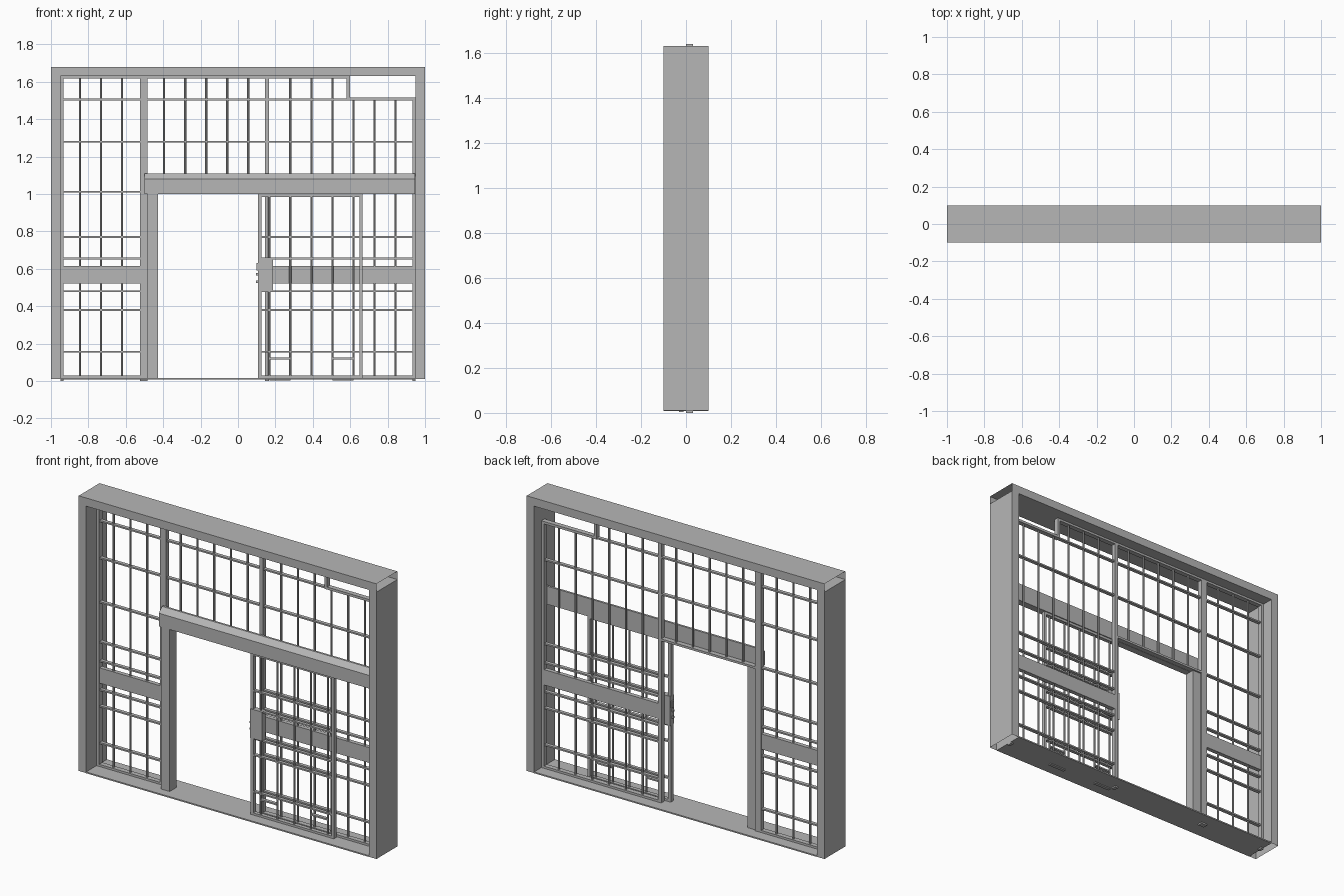
import bpy, bmesh
from mathutils import Matrix

cube = bpy.data.objects.get("Cube")
if cube:
    bpy.data.objects.remove(cube, do_unlink=True)

steel = bpy.data.materials.new("grey_steel")
steel.use_nodes = True
GREY = (0.47, 0.47, 0.47, 1)
steel.diffuse_color = GREY
steel.node_tree.nodes["Principled BSDF"].inputs["Base Color"].default_value = GREY


def finish(name, bm):
    mesh = bpy.data.meshes.new(name)
    bm.to_mesh(mesh)
    bm.free()
    mesh.materials.append(steel)
    obj = bpy.data.objects.new(name, mesh)
    bpy.context.collection.objects.link(obj)
    return obj


def add_box(bm, x, y, z):
    ends = (x, y, z)
    centre = [(a + b) / 2 for a, b in ends]
    size = [b - a for a, b in ends]
    m = Matrix.Translation(centre) @ Matrix.Diagonal((*size, 1))
    return bmesh.ops.create_cube(bm, size=1, matrix=m)["verts"]


def box(name, x, y, z):
    bm = bmesh.new()
    add_box(bm, x, y, z)
    return finish(name, bm)


def rods(name, xs, y, z0, z1, r=0.006):
    """Round upright bars; z1 is a function of x."""
    bm = bmesh.new()
    for x in xs:
        top = z1(x)
        bmesh.ops.create_cone(bm, cap_ends=True, segments=8, radius1=r, radius2=r,
                              depth=top - z0,
                              matrix=Matrix.Translation((x, y, (z0 + top) / 2)))
    return finish(name, bm)


def flats(name, x, y, heights, h=0.009):
    """Flat cross bars at the given heights."""
    bm = bmesh.new()
    for z in heights:
        add_box(bm, x, y, (z - h / 2, z + h / 2))
    return finish(name, bm)


def sleeve(name, x, z, open_axis):
    """Hollow channel with its two ends along open_axis left open."""
    bm = bmesh.new()
    add_box(bm, x, (-0.1, 0.1), z)
    ends = [f for f in bm.faces if abs(f.normal[open_axis]) > 0.9]
    bmesh.ops.delete(bm, geom=ends, context="FACES")
    return finish(name, bm)


# Surrounding wall frame
TOP = 1.63
sleeve("frame_top", (-1, 1), (TOP, 1.68), 0)
sleeve("frame_left", (0.95, 1), (0.01, TOP), 2)
sleeve("frame_right", (-1, -0.95), (0.01, TOP), 2)
box("floor_plate", (-0.95, 0.95), (-0.1, 0.1), (0.009, 0.017))

# Fixed grille: posts and rails
GY = (0.0, 0.03)
NOTCH_X, NOTCH_Z = 0.58, 1.515
box("right_end_post", (-0.95, -0.932), GY, (0, TOP))
box("left_end_post", (0.933, 0.95), GY, (0, NOTCH_Z))
box("main_post", (-0.525, -0.483), GY, (0, 1.64))
box("middle_post", (0.145, 0.167), GY, (0, TOP))
box("top_rail", (-0.95, NOTCH_X + 0.018), GY, (1.617, TOP))
box("notch_post", (NOTCH_X, NOTCH_X + 0.018), GY, (1.5, TOP))
box("notch_rail", (NOTCH_X, 0.95), GY, (1.5, NOTCH_Z))
box("right_bottom_rail", (-0.95, -0.483), GY, (0.017, 0.03))
box("left_bottom_rail", (0.145, 0.95), GY, (0.017, 0.03))
box("transom_rail", (-0.483, 0.167), GY, (1.0, 1.013))

# Door jamb
box("door_jamb", (-0.485, -0.427), (-0.045, 0.02), (0.01, 1.0))

# Header casing with sloped upper front edge
bm = bmesh.new()
add_box(bm, (-0.5, 0.945), (-0.045, -0.002), (1.0, 1.11))
edge = [e for e in bm.edges
        if all(v.co.y < -0.04 and v.co.z > 1.1 for v in e.verts)]
bmesh.ops.bevel(bm, geom=edge, offset=0.03, segments=1, affect="EDGES")
finish("door_header", bm)

# Fixed grille: round bars and flat cross bars
STEP = 0.1125
grid = [-0.845 + STEP * k for k in range(16)]


def bar_top(x):
    return 1.505 if x > NOTCH_X else 1.62


rods("right_bars", grid[:3], 0.015, 0.02, bar_top)
rods("transom_bars", grid[4:9], 0.015, 1.0, bar_top)
rods("left_bars", grid[10:], 0.015, 0.02, bar_top)
LOW = [0.157, 0.38, 0.48, 0.655, 0.77]
BAR_Y = (0.004, 0.026)
flats("right_cross_bars", (-0.935, -0.52), BAR_Y, LOW + [1.012])
flats("left_cross_bars", (0.16, 0.94), BAR_Y, LOW)
flats("high_cross_bars", (-0.935, 0.94), BAR_Y, [1.28, 1.505])

# Wide lock-height plates
PLATE_Z = (0.522, 0.615)
box("right_plate", (-0.94, -0.52), (0.002, 0.028), PLATE_Z)
box("left_plate", (0.16, 0.94), (0.002, 0.028), PLATE_Z)

# Sliding door
DY = (-0.032, -0.008)
box("door_front_stile", (0.108, 0.125), DY, (0.017, 1.0))
box("door_rear_stile", (0.65, 0.666), DY, (0.017, 1.0))
box("door_top_rail", (0.108, 0.666), DY, (0.985, 1.0))
box("door_bottom_rail", (0.108, 0.666), DY, (0.017, 0.03))
rods("door_bars", grid[9:14], -0.02, 0.02, lambda x: 0.99)
flats("door_cross_bars", (0.12, 0.655), (-0.03, -0.01), LOW)
for name, k in (("front_roller_bar", 9), ("rear_roller_bar", 12)):
    flats(name, (grid[k], grid[k + 1]), (-0.03, -0.01), [0.12])
    box(name + "_guide", (grid[k], grid[k + 1]), (-0.03, -0.01), (0.003, 0.018))

# Lock case, latch bolts and pull
box("lock_case", (0.108, 0.188), (-0.037, -0.003), (0.483, 0.66))
box("latch_plate", (0.1, 0.108), (-0.03, -0.01), (0.59, 0.63))
for i, z in enumerate((0.525, 0.565)):
    box("latch_bolt_%d" % (i + 1), (0.096, 0.108), (-0.026, -0.014), (z, z + 0.012))
